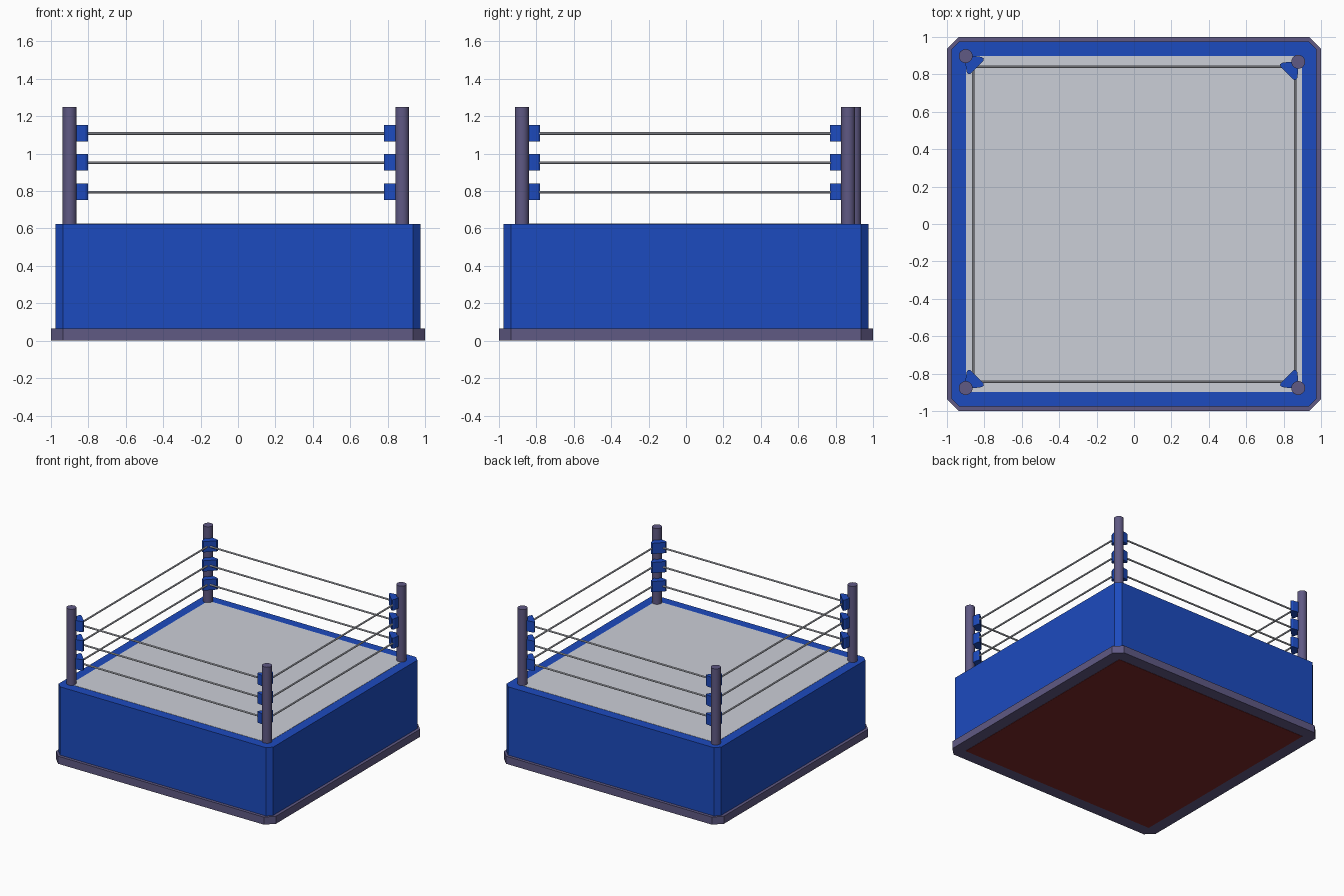
import bpy, bmesh
from mathutils import Vector

if "Cube" in bpy.data.objects:
    bpy.data.objects.remove(bpy.data.objects["Cube"])


def material(name, rgb):
    m = bpy.data.materials.new(name)
    m.diffuse_color = (*rgb, 1)
    m.use_nodes = True
    m.node_tree.nodes["Principled BSDF"].inputs["Base Color"].default_value = m.diffuse_color
    return m


BLUE = material("blue", (0.012, 0.07, 0.52))
STEEL = material("purple_grey", (0.115, 0.10, 0.23))
CANVAS = material("pale_grey", (0.60, 0.62, 0.68))
RED = material("dark_red", (0.20, 0.02, 0.02))


def prism(name, outline, z0, z1, mat):
    """Extrude a flat outline from z0 to z1."""
    bm = bmesh.new()
    face = bm.faces.new([bm.verts.new((x, y, z0)) for x, y in outline])
    new = bmesh.ops.extrude_face_region(bm, geom=[face])["geom"]
    bmesh.ops.translate(bm, vec=(0, 0, z1 - z0),
                        verts=[g for g in new if isinstance(g, bmesh.types.BMVert)])
    bmesh.ops.recalc_face_normals(bm, faces=bm.faces)
    mesh = bpy.data.meshes.new(name)
    bm.to_mesh(mesh)
    bm.free()
    mesh.materials.append(mat)
    obj = bpy.data.objects.new(name, mesh)
    bpy.context.collection.objects.link(obj)
    return obj


def chamfered_square(h, c):
    """Square of half size h whose corners are cut back by c."""
    k = h - c
    return [(k, -h), (h, -k), (h, k), (k, h), (-k, h), (-h, k), (-h, -k), (-k, -h)]


def square(h):
    return [(-h, -h), (h, -h), (h, h), (-h, h)]


def rod(name, a, b, radius, sides, mat):
    """Cylinder between two points."""
    a, b = Vector(a), Vector(b)
    d = b - a
    bpy.ops.mesh.primitive_cylinder_add(vertices=sides, radius=radius, depth=d.length,
                                        location=(a + b) / 2,
                                        rotation=d.to_track_quat('Z', 'Y').to_euler())
    obj = bpy.context.object
    obj.name = name
    obj.data.materials.append(mat)
    bpy.ops.object.shade_smooth_by_angle()
    return obj


# Platform: floor rim, skirt, canvas and underside panel
DECK = 0.625
prism("base_rim", chamfered_square(1.0, 0.064), 0.002, 0.064, STEEL)
prism("skirt", chamfered_square(0.975, 0.04), 0.064, DECK, BLUE)
prism("canvas", square(0.897), DECK - 0.01, DECK + 0.002, CANVAS)
prism("underside_panel", square(0.9), 0.0, 0.01, RED)

# Corner posts with turnbuckle pads facing the middle of the ring
posts = {"front_left": (-0.9, -0.877), "front_right": (0.878, -0.877),
         "back_right": (0.878, 0.867), "back_left": (-0.9, 0.898)}
levels = {"lower": 0.796, "middle": 0.953, "upper": 1.11}
pad_outline = [(0.0, 0.0), (0.05, 0.0), (0.085, 0.005), (0.097, 0.013),
               (0.095, 0.025), (0.025, 0.095), (0.013, 0.097), (0.005, 0.085), (0.0, 0.05)]

for corner, (px, py) in posts.items():
    rod(corner + "_post", (px, py, DECK), (px, py, 1.25), 0.037, 24, STEEL)
    sx, sy = (1 if px < 0 else -1), (1 if py < 0 else -1)
    outline = [(px + sx * x, py + sy * y) for x, y in pad_outline]
    for level, z in levels.items():
        prism(f"{corner}_{level}_pad", outline, z - 0.044, z + 0.044, BLUE)

# Ropes: three levels around the four sides, ending inside the pads
rope_corners = [(-0.859, -0.843), (0.862, -0.843), (0.862, 0.841), (-0.859, 0.841)]
for level, z in levels.items():
    for i, side in enumerate(("front", "right", "back", "left")):
        a, b = rope_corners[i], rope_corners[(i + 1) % 4]
        rod(f"{side}_{level}_rope", (*a, z - 0.002), (*b, z - 0.002), 0.007, 10, CANVAS)
